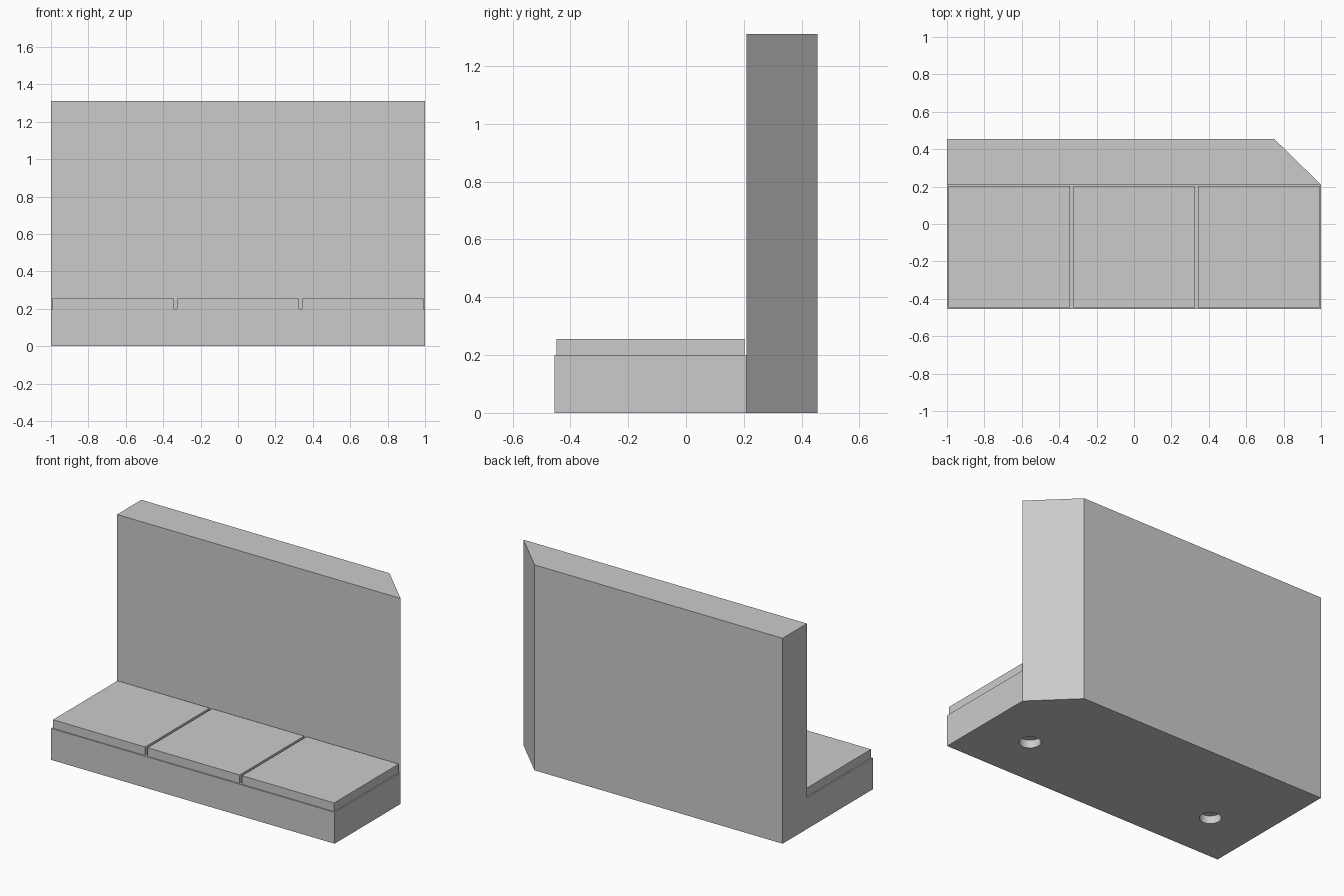
import bpy
import bmesh
from mathutils import Matrix, Vector

cube = bpy.data.objects.get("Cube")
if cube:
    bpy.data.objects.remove(cube, do_unlink=True)

# Main dimensions
FRONT, WALL, BACK = -0.455, 0.21, 0.455
BASE_H, WALL_H, TILE_H = 0.2, 1.31, 0.055
MID_Y = (FRONT + WALL) / 2
PITCH, TILE = 2 / 3, 0.65
CUT_DEPTH = 0.05

grey = bpy.data.materials.new("light_grey")
grey.use_nodes = True
grey.diffuse_color = (0.6, 0.6, 0.6, 1)
grey.node_tree.nodes["Principled BSDF"].inputs["Base Color"].default_value = (0.6, 0.6, 0.6, 1)


def finish(name, bm):
    bmesh.ops.recalc_face_normals(bm, faces=bm.faces[:])
    mesh = bpy.data.meshes.new(name)
    bm.to_mesh(mesh)
    bm.free()
    mesh.materials.append(grey)
    obj = bpy.data.objects.new(name, mesh)
    bpy.context.collection.objects.link(obj)
    return obj


def extrude(bm, faces, offset):
    out = bmesh.ops.extrude_face_region(bm, geom=faces, use_keep_orig=True)
    verts = [g for g in out["geom"] if isinstance(g, bmesh.types.BMVert)]
    bmesh.ops.translate(bm, verts=verts, vec=Vector(offset))
    return verts


def subtract(target, cutter):
    cutter.hide_render = True
    mod = target.modifiers.new("cut", 'BOOLEAN')
    mod.operation = 'DIFFERENCE'
    mod.solver = 'EXACT'
    mod.object = cutter
    bpy.ops.object.select_all(action='DESELECT')
    bpy.context.view_layer.objects.active = target
    target.select_set(True)
    bpy.ops.object.modifier_apply(modifier=mod.name)
    bpy.data.objects.remove(cutter, do_unlink=True)


# Base and back wall: one L-shaped profile extruded along x
profile = [(FRONT, 0), (WALL, 0), (BACK, 0), (BACK, WALL_H),
           (WALL, WALL_H), (WALL, BASE_H), (FRONT, BASE_H)]
bm = bmesh.new()
start = bm.faces.new([bm.verts.new((-1, y, z)) for y, z in profile])
end = extrude(bm, [start], (2, 0, 0))


def end_vert(y, z):
    return min(end, key=lambda v: (v.co - Vector((1, y, z))).length)


# Angled corner on the left end of the wall
bmesh.ops.connect_verts(bm, verts=[end_vert(WALL, 0), end_vert(WALL, BASE_H)])
for v in end:
    if v.co.y > WALL + 0.01:
        v.co.x = 0.75
body = finish("base_and_back_wall", bm)

# Rectangular groove in the underside
bm = bmesh.new()
bmesh.ops.create_grid(bm, x_segments=1, y_segments=1, size=1,
                      matrix=Matrix.Translation((0, MID_Y, -CUT_DEPTH))
                      @ Matrix.Diagonal((0.933, 0.266, 1, 1)))
middle = bm.faces[:]
bmesh.ops.inset_region(bm, faces=middle, thickness=0.033, use_even_offset=True)
bmesh.ops.delete(bm, geom=middle, context='FACES')
extrude(bm, bm.faces[:], (0, 0, 2 * CUT_DEPTH))
subtract(body, finish("groove_cutter", bm))

# Two round sockets in the underside
for side in (-1, 1):
    bm = bmesh.new()
    bmesh.ops.create_cone(bm, cap_ends=True, segments=32, radius1=0.0625,
                          radius2=0.0625, depth=2 * CUT_DEPTH,
                          matrix=Matrix.Translation((side * PITCH, MID_Y, 0)))
    subtract(body, finish("socket_cutter", bm))
bpy.ops.object.shade_smooth_by_angle()

# Three square floor tiles
for i, place in enumerate(("right", "middle", "left")):
    bm = bmesh.new()
    spot = ((i - 1) * PITCH, MID_Y, BASE_H + TILE_H / 2)
    bmesh.ops.create_cube(bm, size=1, matrix=Matrix.Translation(spot)
                          @ Matrix.Diagonal((TILE, TILE, TILE_H, 1)))
    finish("floor_tile_" + place, bm)
